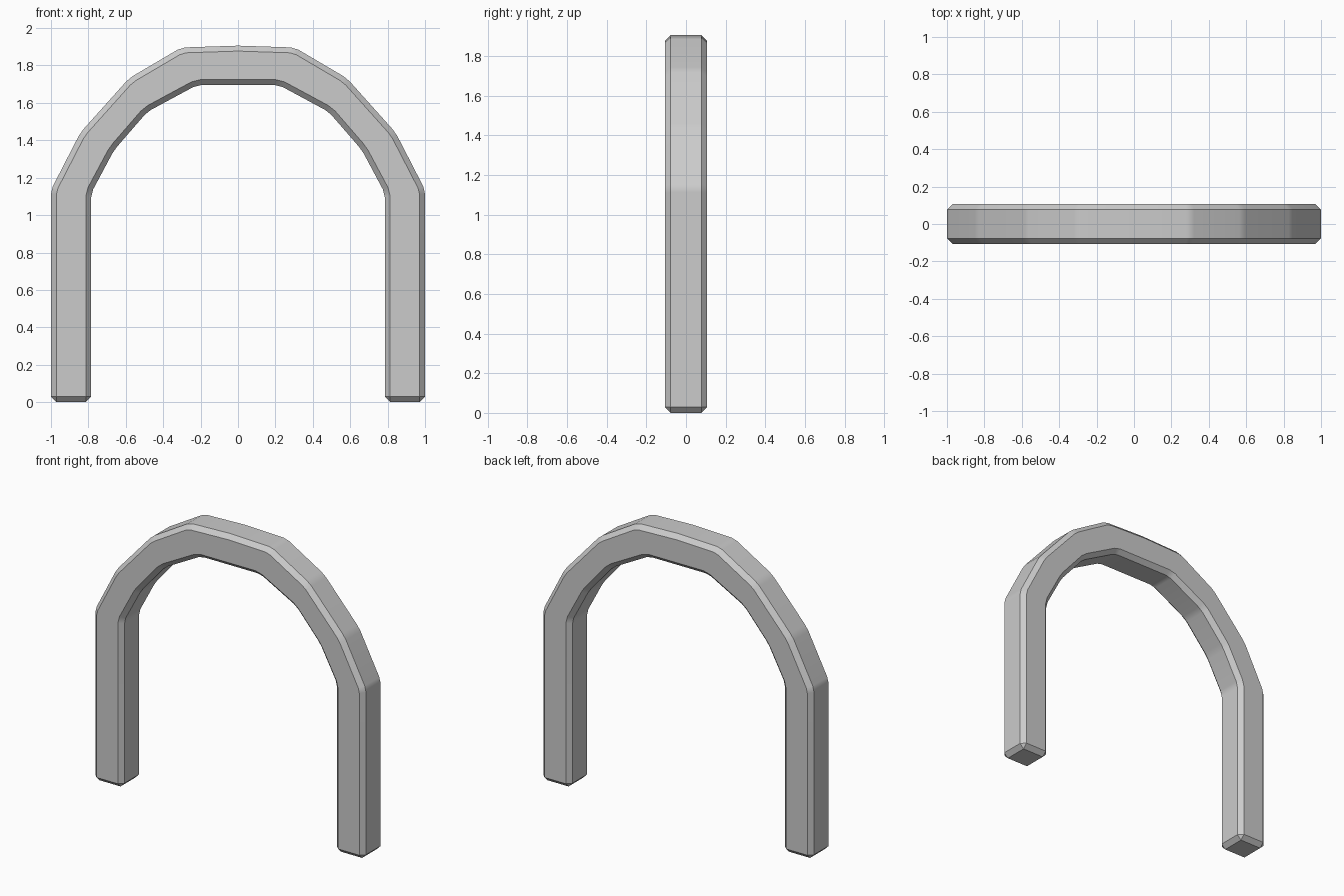
import bpy, bmesh
from mathutils import Vector

if "Cube" in bpy.data.objects:
    bpy.data.objects.remove(bpy.data.objects["Cube"])

DEPTH = 0.106

# left half of the outer and inner outline, bottom to top (x, z)
outer = [(-1, 0), (-1, 1.135), (-0.842, 1.442), (-0.582, 1.732), (-0.303, 1.896), (0, 1.906)]
inner = [(-0.785, 0), (-0.785, 1.118), (-0.662, 1.348), (-0.485, 1.552), (-0.22, 1.695), (0, 1.695)]


def soften(pts, d=0.022):
    """Replace each inner corner by two close points."""
    pts = [Vector(p) for p in pts]
    out = [pts[0]]
    for a, b, c in zip(pts, pts[1:], pts[2:]):
        out += [b + (a - b).normalized() * d, b + (c - b).normalized() * d]
    return out + [pts[-1]]


def mirrored(pts):
    return pts + [Vector((-p.x, p.y)) for p in reversed(pts[:-1])]


# arch: outline extruded front to back
outline = mirrored(soften(outer)) + mirrored(soften(inner))[::-1]
bm = bmesh.new()
face = bm.faces.new([bm.verts.new((p.x, -DEPTH, p.y)) for p in outline])
ext = bmesh.ops.extrude_face_region(bm, geom=[face])
verts = [g for g in ext["geom"] if isinstance(g, bmesh.types.BMVert)]
bmesh.ops.translate(bm, verts=verts, vec=(0, 2 * DEPTH, 0))
bmesh.ops.recalc_face_normals(bm, faces=bm.faces)

# chamfer along all right-angle edges
edges = [e for e in bm.edges if e.calc_face_angle(0) > 0.7]
bmesh.ops.bevel(bm, geom=edges, offset=0.029, segments=1, affect='EDGES', clamp_overlap=False)
bmesh.ops.recalc_face_normals(bm, faces=bm.faces)

mesh = bpy.data.meshes.new("arch")
bm.to_mesh(mesh)
bm.free()
arch = bpy.data.objects.new("arch", mesh)
bpy.context.collection.objects.link(arch)

# soft facets, crisp chamfers
bpy.context.view_layer.objects.active = arch
arch.select_set(True)
bpy.ops.object.shade_smooth_by_angle(angle=0.5)
wn = arch.modifiers.new("weighted_normals", 'WEIGHTED_NORMAL')
wn.keep_sharp = True
